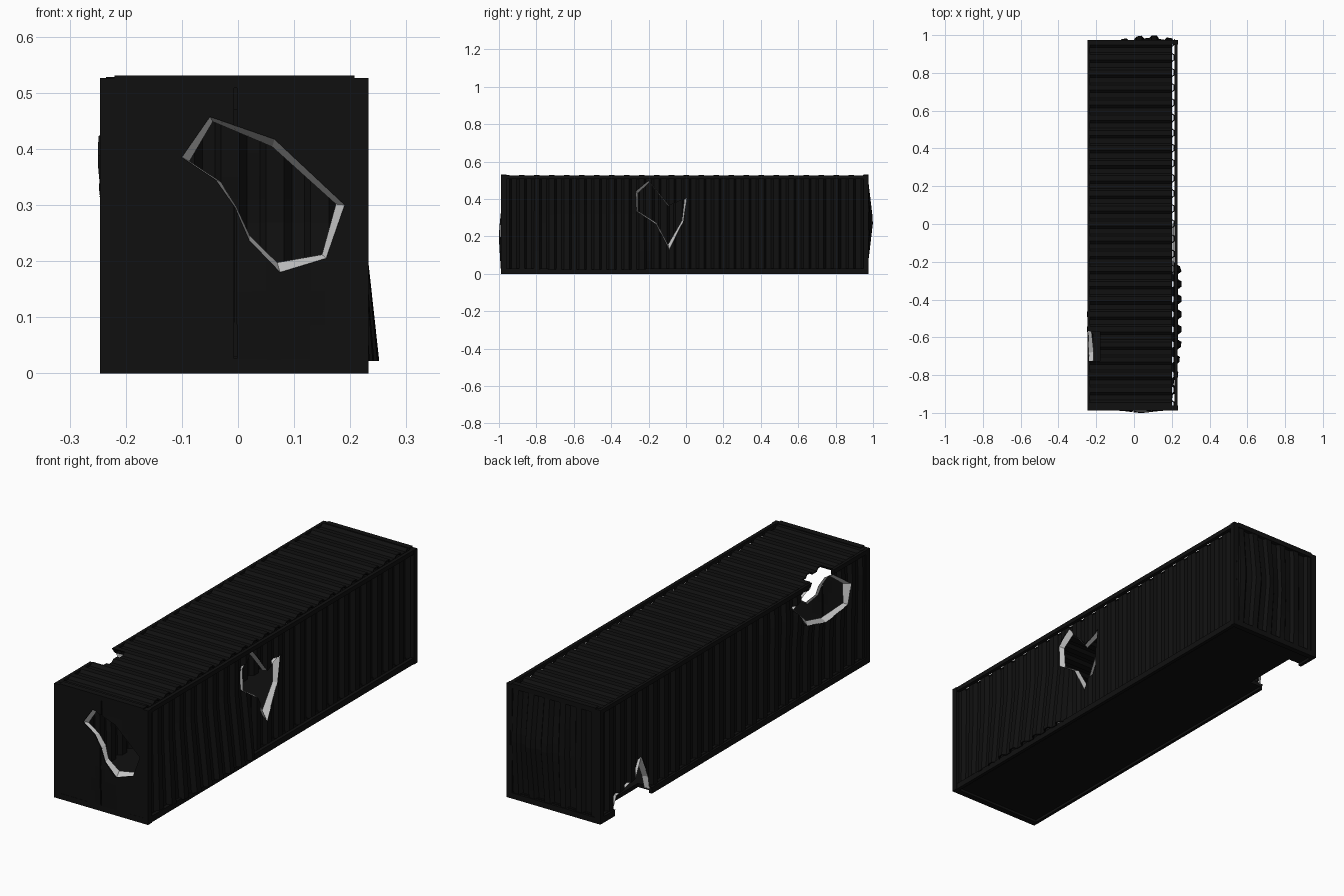
import bpy, bmesh
from math import exp
from mathutils import Vector

if "Cube" in bpy.data.objects:
    bpy.data.objects.remove(bpy.data.objects["Cube"])

paint = bpy.data.materials.new("dark_paint")
paint.diffuse_color = (0.005, 0.005, 0.005, 1)
paint.use_nodes = True
paint.node_tree.nodes["Principled BSDF"].inputs["Base Color"].default_value = paint.diffuse_color


def make(name, verts, faces, mat=paint):
    me = bpy.data.meshes.new(name)
    me.from_pydata([tuple(v) for v in verts], [], faces)
    bm = bmesh.new()
    bm.from_mesh(me)
    bmesh.ops.recalc_face_normals(bm, faces=bm.faces)
    bm.to_mesh(me)
    bm.free()
    ob = bpy.data.objects.new(name, me)
    bpy.context.collection.objects.link(ob)
    if mat:
        me.materials.append(mat)
    return ob


def apply(ob, kind, **props):
    m = ob.modifiers.new(kind.lower(), kind)
    for k, v in props.items():
        setattr(m, k, v)
    bpy.context.view_layer.objects.active = ob
    bpy.ops.object.modifier_apply(modifier=m.name)


def box(name, x0, x1, y0, y1, z0, z1):
    v = [(x, y, z) for x in (x0, x1) for y in (y0, y1) for z in (z0, z1)]
    f = [(0, 1, 3, 2), (4, 6, 7, 5), (0, 4, 5, 1), (2, 3, 7, 6), (0, 2, 6, 4), (1, 5, 7, 3)]
    return make(name, v, f)


def sheet(name, u0, u1, w0, w1, depth, place, rows=10):
    """Panel with trapezoid corrugation along u; place(u, w, d) gives the point."""
    prof, u, period = [], u0, 0.08
    while u < u1 - 0.01:
        prof += [(u + a, d) for a, d in ((0, 0), (0.025, 0), (0.036, depth), (0.066, depth))
                 if u + a < u1 - 0.002]
        u += period
    prof.append((u1, 0))
    n = len(prof)
    verts = [place(u, w0 + (w1 - w0) * r / rows, d) for r in range(rows + 1) for u, d in prof]
    faces = [(r * n + i, r * n + i + 1, (r + 1) * n + i + 1, (r + 1) * n + i)
             for r in range(rows) for i in range(n - 1)]
    ob = make(name, verts, faces)
    apply(ob, 'SOLIDIFY', thickness=0.006, offset=0)
    return ob


def bump(a, c, s):
    return exp(-((a - c) / s) ** 2)


# Dented surfaces: d is measured inward from the outside
def right(u, w, d):
    flare = 0.036 * max(0, 0.35 - w) / 0.33 * max(0, min(1, (u + 0.97) / 0.35, (-0.18 - u) / 0.06))
    return Vector((0.213 + flare - d, u, w))


def left(u, w, d):
    return Vector((-0.236 - 0.016 * bump(w, 0.4, 0.1) * bump(u, -0.63, 0.25) + d, u, w))


def back(u, w, d):
    return Vector((u, 0.968 + 0.03 * bump(u, 0.08, 0.13) * max(0, 1 - abs(w - 0.28) / 0.25) - d, w))


def front(u, w, d):
    return Vector((u, -0.983 - 0.013 * bump(u, 0.04, 0.08) * bump(w, 0.2, 0.15) + d, w))


def roof(u, w, d):
    return Vector((w, u, 0.525 - d))


# Corrugated panels
right_wall = sheet("right_wall", -0.97, 0.96, 0.022, 0.515, 0.018, right)
left_wall = sheet("left_wall", -0.97, 0.96, 0.022, 0.515, 0.018, left)
back_wall = sheet("back_wall", -0.225, 0.215, 0.022, 0.515, 0.015, back, 12)
roof_panel = sheet("roof_panel", -0.97, 0.965, -0.235, 0.2, 0.012, roof, 2)
floor = box("floor", -0.235, 0.2, -0.97, 0.965, 0.012, 0.03)

# Two flat doors with a seam between
doors = []
for nm, a, b in (("left_door", -0.217, -0.007), ("right_door", -0.002, 0.208)):
    n = 8
    v = [front(a + (b - a) * i / n, 0.025 + 0.485 * j / n, 0) for j in range(n + 1) for i in range(n + 1)]
    f = [(j * 9 + i, j * 9 + i + 1, j * 9 + i + 10, j * 9 + i + 9) for j in range(n) for i in range(n)]
    door = make(nm, v, f)
    apply(door, 'SOLIDIFY', thickness=0.008, offset=0)
    doors.append(door)
box("door_seal", -0.012, 0.003, -0.978, -0.97, 0.47, 0.515)

# Frame: rails along the length, posts and end beams
rails = {}
for side, x0, x1 in (("left", -0.246, -0.232), ("right", 0.214, 0.23)):
    for level, z0, z1 in (("bottom", 0, 0.028), ("top", 0.506, 0.526)):
        rails[side, level] = box(f"{side}_{level}_rail", x0, x1, -0.985, 0.975, z0, z1)
for end, y0, y1 in (("front", -0.988, -0.96), ("back", 0.95, 0.975)):
    box(f"{end}_left_post", -0.246, -0.217, y0, y1, 0, 0.526)
    box(f"{end}_right_post", 0.206, 0.233, y0, y1, 0, 0.526)
    box(f"{end}_sill", -0.246, 0.228, y0, y1, 0, 0.026)
    box(f"{end}_header", -0.22, 0.208, y0, y1, 0.508, 0.531)


def hole(name, pts, place, targets, depth=0.06, rim=None, fold=0.03):
    """Cut a ragged polygon through the targets and add a bent bare-metal lip."""
    n = len(pts)
    v = [place(u, w, d) for d in (-0.04, depth) for u, w in pts]
    f = [tuple(range(n)), tuple(range(2 * n - 1, n - 1, -1))]
    f += [(i, (i + 1) % n, (i + 1) % n + n, i + n) for i in range(n)]
    cut = make(name + "_cutter", v, f, None)
    cut.hide_render = True
    for t in targets:
        apply(t, 'BOOLEAN', object=cut, operation='DIFFERENCE', solver='EXACT')
    bpy.data.objects.remove(cut)
    lip = rim or pts
    k = len(lip)
    cu, cw = sum(p[0] for p in pts) / n, sum(p[1] for p in pts) / n
    v = [place(u, w, 0.002) for u, w in lip]
    for i, (u, w) in enumerate(lip):
        s = (0.9, 0.94, 0.87)[i % 3]
        v.append(place(cu + (u - cu) * s, cw + (w - cw) * s, fold * (0.7 + 0.3 * (i % 2))))
    make(name + "_torn_edge", v,
         [(i, (i + 1) % k, (i + 1) % k + k, i + k) for i in range(k - 1 if rim else k)], None)


# Damage: door, right wall, upper left edge with roof, lower left edge with floor
hole("door_hole", [(-0.10, 0.385), (-0.05, 0.457), (0.065, 0.417), (0.19, 0.30), (0.157, 0.205),
                   (0.075, 0.18), (0.02, 0.237), (-0.005, 0.295), (-0.04, 0.345)],
     front, doors)
hole("right_hole", [(-0.27, 0.44), (-0.20, 0.498), (-0.09, 0.365), (0.005, 0.405), (-0.015, 0.28),
                    (-0.09, 0.13), (-0.16, 0.265), (-0.265, 0.335)],
     right, [right_wall], rim=None)
lip = [(-0.55, 0.5), (-0.44, 0.45), (-0.535, 0.34), (-0.68, 0.3), (-0.84, 0.32), (-0.86, 0.41), (-0.73, 0.5)]
hole("upper_left_hole", lip + [(-0.72, 0.56), (-0.59, 0.56)], left,
     [left_wall, rails["left", "top"], roof_panel], rim=lip)
lip = [(0.6, 0.02), (0.61, 0.08), (0.66, 0.19), (0.7, 0.11), (0.84, 0.08), (0.87, 0.02)]
hole("lower_left_hole", lip + [(0.87, -0.03), (0.6, -0.03)], left,
     [left_wall, rails["left", "bottom"], floor], rim=lip)
